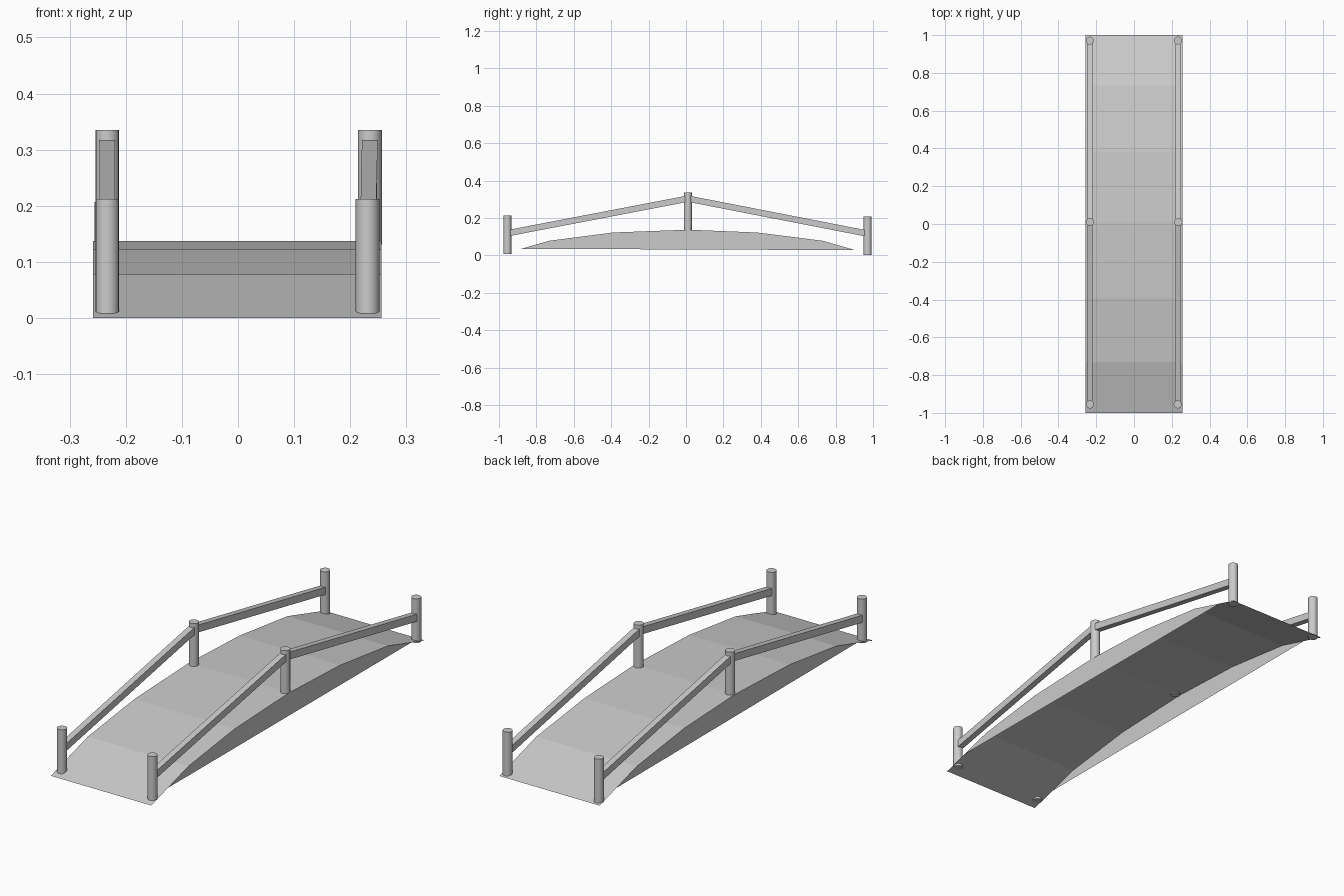
import bpy, bmesh
from mathutils import Vector

if "Cube" in bpy.data.objects:
    bpy.data.objects.remove(bpy.data.objects["Cube"])

# Arch profile (y, z)
ARCH = [(-1, 0), (-0.73, 0.078), (-0.39, 0.122), (0.01, 0.137),
        (0.38, 0.122), (0.73, 0.078), (1, 0)]
X0, X1 = -0.258, 0.256


def mesh_object(name, verts, faces):
    me = bpy.data.meshes.new(name)
    me.from_pydata([tuple(v) for v in verts], [], faces)
    bm = bmesh.new()
    bm.from_mesh(me)
    bmesh.ops.recalc_face_normals(bm, faces=bm.faces)
    bm.to_mesh(me)
    bm.free()
    ob = bpy.data.objects.new(name, me)
    bpy.context.collection.objects.link(ob)
    return ob


def post(name, x, y, z0, z1):
    bpy.ops.mesh.primitive_cylinder_add(vertices=16, radius=0.0213, depth=z1 - z0,
                                        location=(x, y, (z0 + z1) / 2))
    bpy.context.object.name = name
    bpy.ops.object.shade_smooth_by_angle()


def rail(name, a, b, width=0.028, height=0.034):
    # Square beam between two points, with upright ends
    offs = [(-1, -1), (1, -1), (1, 1), (-1, 1)]
    verts = [Vector(p) + Vector((sx * width / 2, 0, sz * height / 2))
             for p in (a, b) for sx, sz in offs]
    faces = [(i, (i + 1) % 4, (i + 1) % 4 + 4, i + 4) for i in range(4)]
    mesh_object(name, verts, faces + [(3, 2, 1, 0), (4, 5, 6, 7)])


# Arched walkway, a single thin sheet
n = len(ARCH)
verts = [(x, y, z) for y, z in ARCH for x in (X0, X1)]
deck = mesh_object("deck", verts, [(2*i, 2*i+1, 2*i+3, 2*i+2) for i in range(n - 1)])
if deck.data.polygons[0].normal.z < 0:
    deck.data.flip_normals()

# Side panels filling the arch down to a straight chord; underside stays open
for side, x, z_back in (("left", X0, 0.035), ("right", X1, 0.028)):
    prof = [(-0.88, 0.035)] + ARCH[1:-1] + [(1 - z_back * 0.27 / 0.078, z_back)]
    panel = mesh_object(side + "_panel", [(x, y, z) for y, z in prof],
                        [tuple(range(len(prof)))])
    if panel.data.polygons[0].normal.x * x < 0:
        panel.data.flip_normals()

# Posts and rails on each side
for side, xs in (("left", (-0.233, -0.233, -0.234)), ("right", (0.231, 0.235, 0.233))):
    post(side + "_front_post", xs[0], -0.955, 0.008, 0.212)
    post(side + "_middle_post", xs[1], 0.01, 0.131, 0.335)
    post(side + "_back_post", xs[2], 0.971, 0.003, 0.207)
    mid = (xs[1], 0.01, 0.303)
    rail(side + "_front_rail", (xs[0], -0.955, 0.118), mid)
    rail(side + "_back_rail", mid, (xs[2], 0.971, 0.116))
